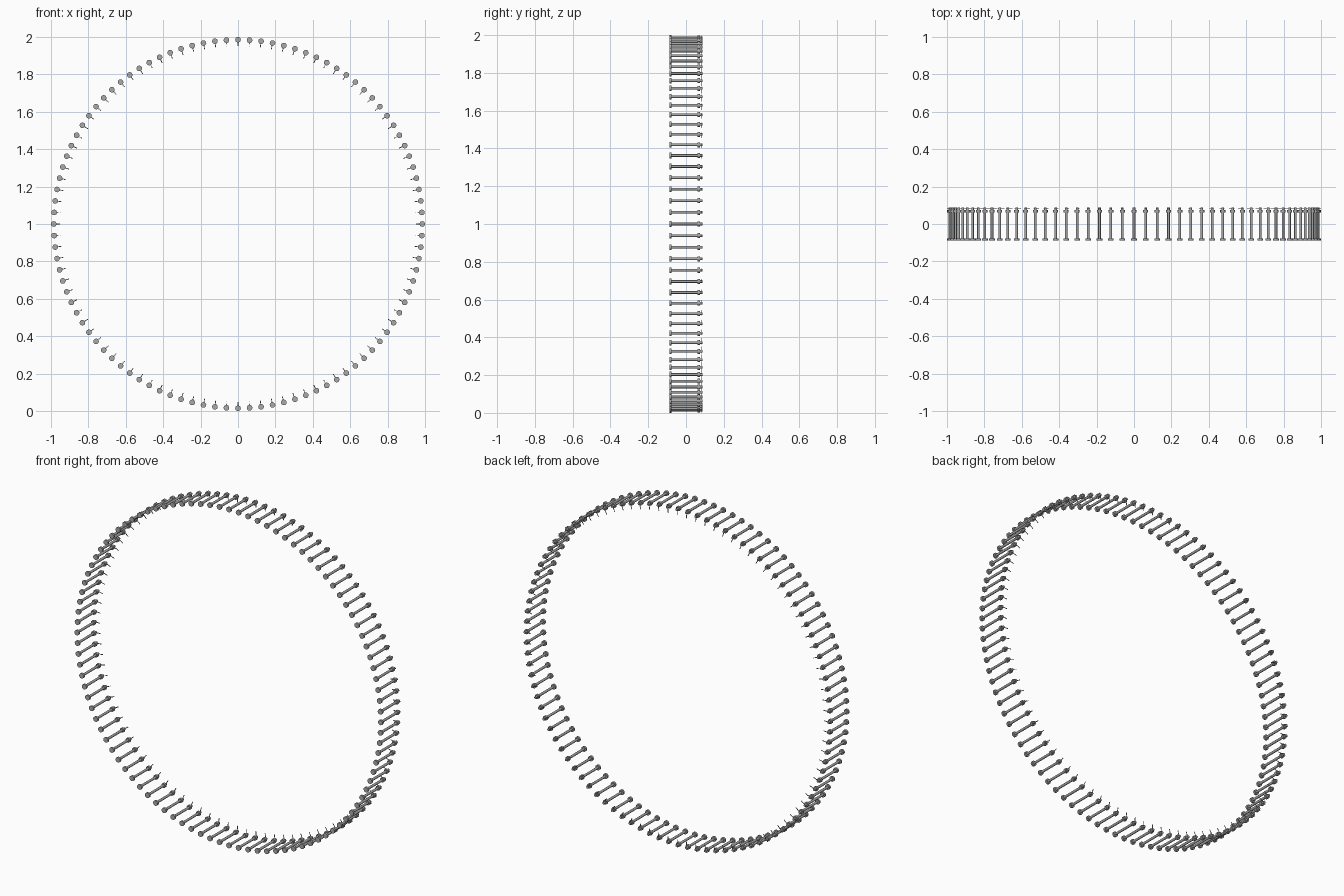
import bpy, bmesh, math
from mathutils import Matrix, Vector

if "Cube" in bpy.data.objects:
    bpy.data.objects.remove(bpy.data.objects["Cube"])

COUNT = 100          # pins around the ring
RADIUS = 0.985       # ring radius to pin centres
CENTRE = Vector((0, 0, 1))

steel = bpy.data.materials.new("steel grey")
steel.diffuse_color = (0.4, 0.4, 0.4, 1)
steel.use_nodes = True
steel.node_tree.nodes["Principled BSDF"].inputs["Base Color"].default_value = steel.diffuse_color


def rod(bm, a, b, r, sides):
    """Capped cylinder from a to b."""
    a, b = Vector(a), Vector(b)
    d = b - a
    mat = Matrix.Translation((a + b) / 2) @ d.to_track_quat('Z', 'Y').to_matrix().to_4x4()
    bmesh.ops.create_cone(bm, cap_ends=True, segments=sides, radius1=r, radius2=r,
                          depth=d.length, matrix=mat)


def ring_of(name, build):
    """Build one part at the top of the ring and repeat it all the way round."""
    bm = bmesh.new()
    build(bm)
    bmesh.ops.translate(bm, verts=bm.verts, vec=CENTRE + Vector((0, 0, RADIUS)))
    bmesh.ops.spin(bm, geom=bm.verts[:] + bm.edges[:] + bm.faces[:], cent=CENTRE,
                   axis=(0, 1, 0), angle=2 * math.pi * (COUNT - 1) / COUNT,
                   steps=COUNT - 1, use_duplicate=True)
    bmesh.ops.recalc_face_normals(bm, faces=bm.faces)
    me = bpy.data.meshes.new(name)
    bm.to_mesh(me)
    bm.free()
    me.materials.append(steel)
    ob = bpy.data.objects.new(name, me)
    bpy.context.collection.objects.link(ob)
    bpy.ops.object.select_all(action='DESELECT')
    ob.select_set(True)
    bpy.context.view_layer.objects.active = ob
    bpy.ops.object.shade_smooth_by_angle(angle=math.radians(40))


def split_pin(bm):
    # two thin legs pointing to the ring centre, closed by a small outer loop
    y, r, w = 0.081, 0.0011, 0.0012
    for s in (-1, 1):
        rod(bm, (s * w, y, 0.007), (s * w, y, -0.034), r, 6)
    loop = [(0.003 * math.sin(t), y, 0.010 - 0.003 * math.cos(t))
            for t in (math.radians(20 + 40 * i) for i in range(9))]
    for a, b in zip(loop, loop[1:]):
        rod(bm, a, b, r, 6)


# Round head at the front, long shank, washer and split pin at the back
ring_of("pin_heads", lambda bm: rod(bm, (0, -0.088, 0), (0, -0.077, 0), 0.015, 20))
ring_of("pin_shanks", lambda bm: rod(bm, (0, -0.078, 0), (0, 0.088, 0), 0.007, 16))
ring_of("washers", lambda bm: rod(bm, (0, 0.062, 0), (0, 0.074, 0), 0.0135, 20))
ring_of("split_pins", split_pin)
